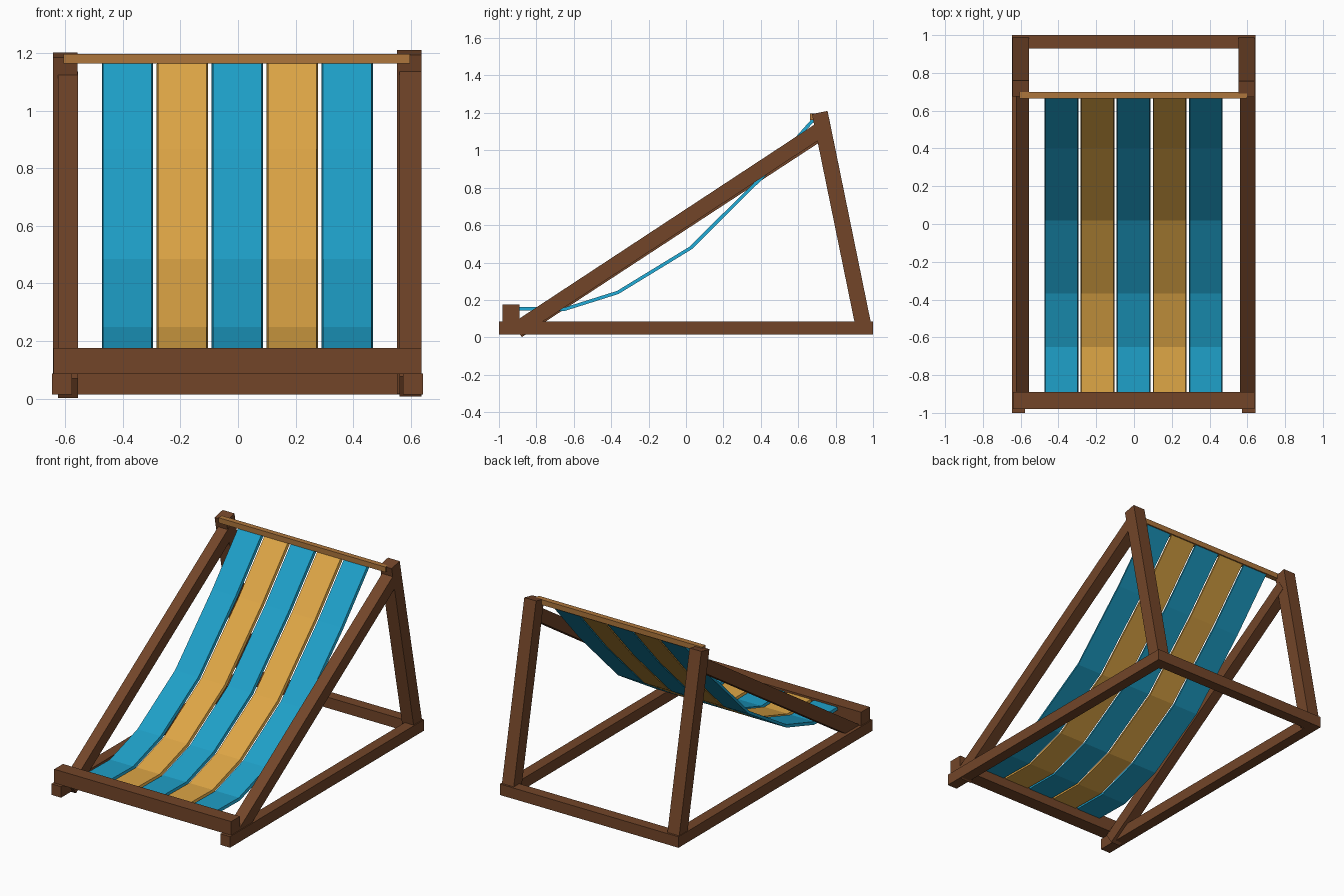
import bpy, bmesh
from mathutils import Vector

if "Cube" in bpy.data.objects:
    bpy.data.objects.remove(bpy.data.objects["Cube"])


def material(name, rgb):
    m = bpy.data.materials.new(name)
    m.diffuse_color = (*rgb, 1)
    m.use_nodes = True
    m.node_tree.nodes["Principled BSDF"].inputs["Base Color"].default_value = m.diffuse_color
    return m


WOOD = material("dark_wood", (0.17, 0.06, 0.022))
ROD = material("light_wood", (0.42, 0.18, 0.045))
BLUE = material("blue_cloth", (0.013, 0.35, 0.58))
GOLD = material("gold_cloth", (0.73, 0.38, 0.06))


def sweep(name, path, sections, mat):
    """Loft x/offset cross-sections along a path of (y, z) points."""
    pts = [Vector(p) for p in path]
    bm = bmesh.new()
    rings = []
    for i, p in enumerate(pts):
        dirs = []
        if i > 0:
            dirs.append((p - pts[i - 1]).normalized())
        if i < len(pts) - 1:
            dirs.append((pts[i + 1] - p).normalized())
        t = sum(dirs, Vector((0, 0))).normalized()
        n = Vector((-t.y, t.x)) / t.dot(dirs[0])
        rings.append([bm.verts.new((x, p.x + n.x * o, p.y + n.y * o)) for x, o in sections])
    k = len(sections)
    for a, b in zip(rings, rings[1:]):
        for j in range(k):
            bm.faces.new((a[j], a[(j + 1) % k], b[(j + 1) % k], b[j]))
    bm.faces.new(rings[0])
    bm.faces.new(rings[-1])
    bmesh.ops.recalc_face_normals(bm, faces=bm.faces)
    me = bpy.data.meshes.new(name)
    bm.to_mesh(me)
    bm.free()
    me.materials.append(mat)
    ob = bpy.data.objects.new(name, me)
    bpy.context.collection.objects.link(ob)
    return ob


def beam(name, a, b, x0, x1, thick, mat=WOOD):
    h = thick / 2
    return sweep(name, [a, b], [(x0, -h), (x1, -h), (x1, h), (x0, h)], mat)


# Base rails, running front to back
beam("left_base_rail", (-1, 0.05), (1, 0.05), -0.646, -0.576, 0.072)
beam("right_base_rail", (-1, 0.05), (1, 0.05), 0.573, 0.643, 0.072)

# Cross bars at the back and front
beam("rear_cross_bar", (0.93, 0.05), (1.0, 0.05), -0.64, 0.64, 0.071)
beam("front_cross_bar", (-0.98, 0.13), (-0.89, 0.13), -0.64, 0.637, 0.09)

# Sloping side rails
beam("left_sloping_rail", (-0.90, 0.036), (0.73, 1.102), -0.625, -0.555, 0.082)
beam("right_sloping_rail", (-0.905, 0.042), (0.735, 1.12), 0.56, 0.637, 0.082)

# Leaning rear posts
beam("left_rear_post", (0.956, 0.025), (0.717, 1.193), -0.642, -0.557, 0.085)
beam("right_rear_post", (0.956, 0.025), (0.715, 1.202), 0.552, 0.637, 0.085)

# Thin rod holding the cloth at the top
beam("top_rod", (0.664, 1.18), (0.699, 1.18), -0.606, 0.598, 0.034, ROD)

# Five sagging cloth strips, upper face slightly narrower than the lower
SAG = [(-0.92, 0.154), (-0.65, 0.15), (-0.365, 0.24), (0.025, 0.478),
       (0.41, 0.86), (0.685, 1.168)]
for i in range(5):
    cx = -0.384 + i * 0.1908
    w, h = 0.089, 0.009
    sweep(f"cloth_strip_{i + 1}", SAG,
          [(cx - w, -h), (cx + w, -h), (cx + w - 0.005, h), (cx - w + 0.005, h)],
          GOLD if i % 2 else BLUE)
